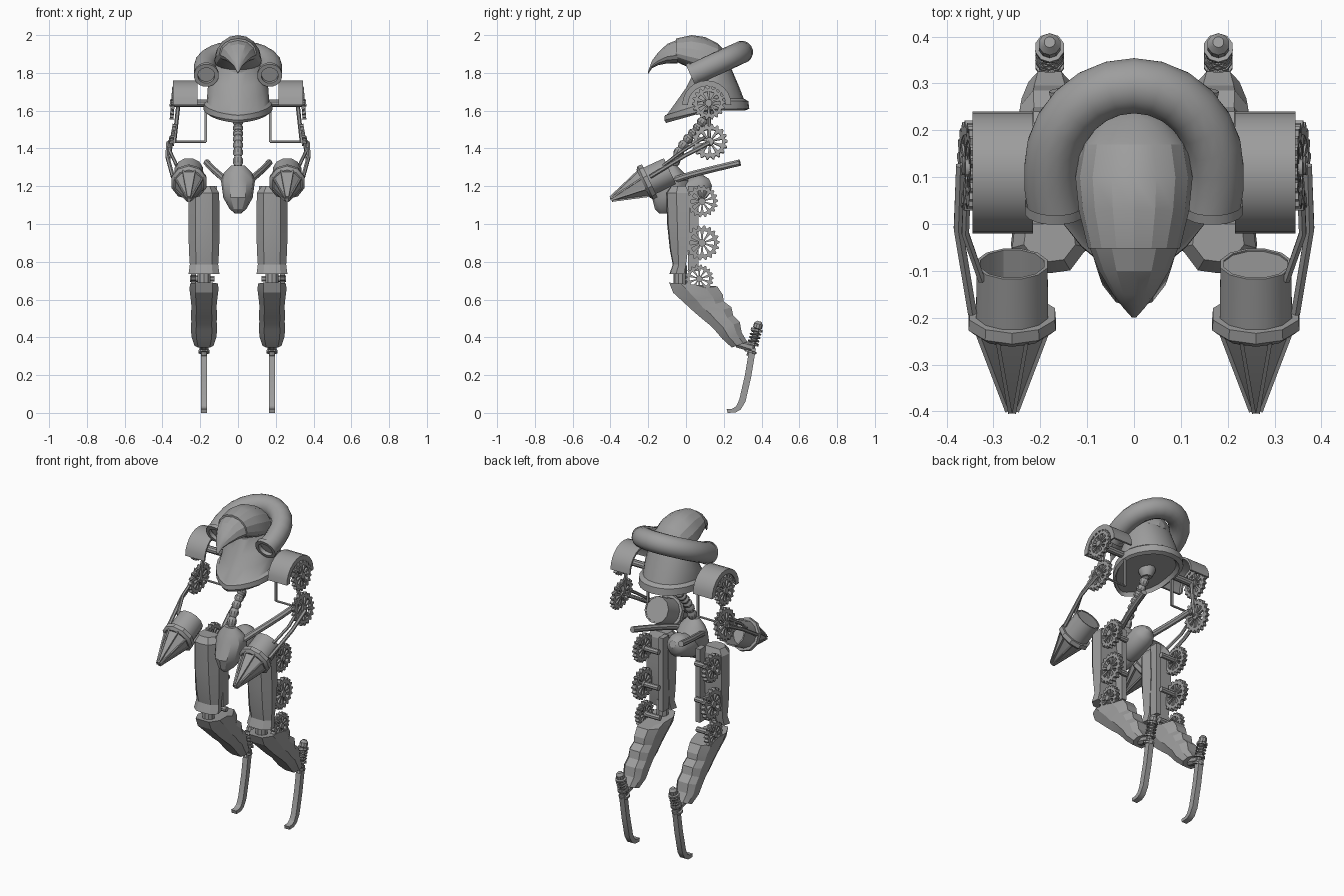
import bpy, math
from mathutils import Vector, Matrix
from mathutils.geometry import interpolate_bezier

cube = bpy.data.objects.get("Cube")
if cube:
    bpy.data.objects.remove(cube)
import bmesh

GREY = (0.34, 0.34, 0.34, 1)
metal = bpy.data.materials.new("grey_metal")
metal.use_nodes = True
metal.diffuse_color = GREY
metal.node_tree.nodes["Principled BSDF"].inputs["Base Color"].default_value = GREY


def finish(name, bm, angle=30):
    bmesh.ops.recalc_face_normals(bm, faces=bm.faces)
    me = bpy.data.meshes.new(name)
    bm.to_mesh(me)
    bm.free()
    me.materials.append(metal)
    for p in me.polygons:
        p.use_smooth = True
    me.set_sharp_from_angle(angle=math.radians(angle))
    ob = bpy.data.objects.new(name, me)
    bpy.context.collection.objects.link(ob)
    return ob


def skin(bm, rings, start=True, end=True, loop=False):
    rows = [[bm.verts.new(p) for p in ring] for ring in rings]
    n = len(rows[0])
    pairs = list(zip(rows, rows[1:])) + ([(rows[-1], rows[0])] if loop else [])
    for a, b in pairs:
        for i in range(n):
            j = (i + 1) % n
            bm.faces.new((a[i], a[j], b[j], b[i]))
    if start and not loop:
        bm.faces.new(rows[0])
    if end and not loop:
        bm.faces.new(rows[-1])


def loft(name, rings, angle=30, **caps):
    bm = bmesh.new()
    skin(bm, rings, **caps)
    return finish(name, bm, angle)


def circle(center, axis, r, n):
    q = Vector(axis).to_track_quat('Z', 'Y')
    return [Vector(center) + q @ Vector((r * math.cos(a), r * math.sin(a), 0))
            for a in (math.tau * (i + .5) / n for i in range(n))]


def tube(name, pts, radii, n=8, **kw):
    pts = [Vector(p) for p in pts]
    if not isinstance(radii, list):
        radii = [radii] * len(pts)
    rings = []
    for i, p in enumerate(pts):
        t = pts[min(i + 1, len(pts) - 1)] - pts[max(i - 1, 0)]
        rings.append(circle(p, t, radii[i], n))
    return loft(name, rings, **kw)


def lathe(name, p0, p1, profile, n=12, **kw):
    p0, p1 = Vector(p0), Vector(p1)
    return loft(name, [circle(p0.lerp(p1, t), p1 - p0, r, n) for t, r in profile], **kw)


def curve(a, b, c, d, n):
    return interpolate_bezier(*[Vector(p) for p in (a, b, c, d)], n)


def gear(name, center, r, tilt=0, teeth=18, spokes=10, t=.02):
    bm = bmesh.new()
    rings = []
    for i in range(teeth * 4):
        a = math.tau * i / (teeth * 4)
        ro = r if i % 4 < 2 else r * .86
        rings.append([(x, q * math.cos(a), q * math.sin(a))
                      for x, q in ((-t/2, r*.68), (t/2, r*.68), (t/2, ro), (-t/2, ro))])
    skin(bm, rings, loop=True)
    for k in range(spokes):
        m = Matrix.Rotation(math.tau * k / spokes, 3, 'X')
        skin(bm, [[m @ Vector((x * t, y * w * r, d * r))
                   for x, y in ((-.4, -1), (.4, -1), (.4, 1), (-.4, 1))]
                  for d, w in ((.12, .03), (.5, .065), (.72, .11))])
    skin(bm, [circle((x, 0, 0), (1, 0, 0), r * .22, 12) for x in (-t * .8, t * .8)])
    ob = finish(name, bm)
    ob.matrix_world = Matrix.Translation(center) @ Matrix.Rotation(tilt, 4, 'Y')
    return ob


# ---- head: collar and face, pointed at the front
def collar_ring(hw, yf, yb, zf, zb, n=24):
    pts = []
    for i in range(n):
        a = math.tau * i / n
        u = (1 - math.cos(a)) / 2
        s = math.sin(a)
        pts.append((hw * math.copysign(abs(s) ** (1.4 if u < .5 else .9), s),
                    yf + (yb - yf) * u, zf + (zb - zf) * min(1, u * 1.8)))
    return pts


loft("head_collar", [collar_ring(*r) for r in (
    (.15, -.10, .29, 1.56, 1.62), (.165, -.105, .31, 1.535, 1.6), (.182, -.115, .335, 1.55, 1.61),
    (.182, -.112, .33, 1.575, 1.65), (.165, -.1, .305, 1.58, 1.665), (.16, -.05, .28, 1.65, 1.73),
    (.14, .0, .25, 1.72, 1.8), (.12, .04, .22, 1.8, 1.87), (.1, .03, .2, 1.87, 1.91))])

# skull cap and hooked beak, (y, half width, top, bottom)
def arch(y, w, top, low, n=16):
    mid = low + (top - low) * .35
    return [(w * math.cos(a), y, mid + ((top - mid) if math.sin(a) > 0 else (mid - low)) * math.sin(a))
            for a in (math.tau * i / n for i in range(n))]


loft("beak", [arch(*r, n=12) for r in ((-.2, .004, 1.81, 1.795), (-.18, .022, 1.865, 1.825),
     (-.15, .045, 1.905, 1.84), (-.1, .075, 1.953, 1.85), (-.045, .097, 1.975, 1.85))], angle=20)
loft("skull", [arch(*r) for r in ((-.052, .098, 1.982, 1.86), (.03, .118, 2.0, 1.82), (.1, .125, 1.99, 1.8),
     (.17, .112, 1.955, 1.8), (.22, .075, 1.9, 1.8), (.24, .02, 1.86, 1.82))], angle=20)

# horseshoe pipe around the head, open ends facing forward
path = [(.168, .035, 1.79), (.175, .08, 1.81)]
for i in range(13):
    a = math.pi * i / 12
    path.append((.175 * math.cos(a), .12 + .175 * math.sin(a), 1.83 + .08 * math.sin(a)))
path += [(-x, y, z) for x, y, z in reversed(path[:2])]
tube("head_pipe", path, .06, 16, start=False, end=False)
for s, side in ((1, "left"), (-1, "right")):
    lathe(side + "_pipe_ring", (s * .168, .025, 1.786), (s * .168, .045, 1.795),
          ((1, .045), (0, .045), (0, .066), (1, .066)), 16, start=False, end=False)
    lathe(side + "_pipe_lens", (s * .168, .05, 1.797), (s * .168, .07, 1.805), ((0, .05), (1, .05)), 16)

# segmented neck
spine = curve((0, .11, 1.6), (0, .07, 1.46), (0, -.05, 1.46), (0, -.08, 1.24), 28)
tube("neck", spine, [.027 if i % 3 else .018 for i in range(28)], 10)
lathe("neck_joint", (0, .11, 1.56), (0, .11, 1.64), ((0, .03), (.5, .05), (1, .05)))

# pelvis shield and rear capsule
loft("pelvis", [[(hw * math.cos(a), (yf + yb) / 2 + (yb - yf) / 2 * math.sin(a), z)
     for a in (math.tau * i / 12 for i in range(12))]
     for z, hw, yf, yb in ((1.31, .035, -.1, -.05), (1.27, .075, -.12, -.01), (1.23, .09, -.14, .02),
                           (1.14, .078, -.18, .02), (1.08, .045, -.165, -.04), (1.055, .015, -.14, -.08))])
lathe("pelvis_capsule", (0, -.06, 1.14), (0, .13, 1.22),
      ((0, .06), (.1, .068), (.75, .068), (.9, .05), (1, .02)), 14)

for s, side in ((1, "left"), (-1, "right")):
    def P(x, y, z):
        return (s * x, y, z)

    # hip horn sweeping back
    tube(side + "_hip_horn", curve(P(.06, -.09, 1.22), P(.09, .0, 1.26), P(.13, .1, 1.28), P(.165, .285, 1.325), 8),
         .018, 8)

    # shoulder guard: half cylinder shell
    loft(side + "_shoulder_guard", [[P(x, .11 + r * math.cos(a), 1.63 + r * math.sin(a))
         for x, r in ((.215, .13), (.345, .13), (.345, .1), (.335, .1), (.335, .118), (.215, .118))]
         for a in (math.pi * i / 12 for i in range(13))])
    tube(side + "_shoulder_axle", [P(.1, .11, 1.64), P(.34, .11, 1.64)], .02, 10)

    # arm linkage and gears
    gear(side + "_shoulder_gear", P(.345, .12, 1.64), .088, -s * .08)
    gear(side + "_elbow_gear", P(.352, .125, 1.435), .096, -s * .17)
    tube(side + "_upper_arm", [P(.315, .12, 1.64), P(.338, .12, 1.43)], .011, 6)
    tube(side + "_elbow_axle", [P(.17, .125, 1.435), P(.37, .125, 1.435)], .007, 6)
    tube(side + "_arm_hanger", [P(.17, .125, 1.435), P(.17, .125, 1.65)], .009, 4)
    tube(side + "_forearm", [P(.37, .125, 1.43), P(.375, -.01, 1.36), P(.345, -.19, 1.25)], .011, 6)
    tube(side + "_forearm_strut", [P(.355, .1, 1.46), P(.36, -.02, 1.385), P(.325, -.12, 1.31)], .009, 6)

    # drill hand: cup, ring, cone with ribs
    back, tip = Vector(P(.26, -.085, 1.28)), Vector(P(.26, -.4, 1.13))
    lathe(side + "_hand_cup", back, tip, ((.35, .07), (0, .07), (0, .078), (.4, .08)), 12,
          start=True, end=False)
    if s > 0:
        lathe(side + "_cup_cap", back, tip, ((.01, .071), (.06, .071)), 12)
    lathe(side + "_hand_ring", back, tip, ((.34, .08), (.34, .096), (.41, .098), (.45, .082)), 10)
    lathe(side + "_hand_cone", back, tip, ((.42, .08), (.97, .014), (1, .008)), 8)
    d = tip - back
    for a, b in zip(circle(back + d * .4, d, .084, 8), circle(back + d * .99, d, .012, 8)):
        tube(side + "_cone_rib", [a, b], .006, 4)

    # thigh armour
    loft(side + "_thigh", [[P(.18 + k * hw, yf + f * (yb - yf), z)
         for k, f in ((-.9, 1), (-1, .45), (-.55, .05), (0, 0), (.55, .05), (1, .45), (.9, 1))]
         for z, yf, yb, hw in ((1.2, -.08, .0, .055), (1.165, -.105, .015, .08), (1.0, -.1, .02, .083),
                               (.86, -.085, .01, .08), (.785, -.07, .0, .075), (.735, -.088, -.01, .082))], 20)
    loft(side + "_thigh_rail", [[P(x, y, z) for x, y in ((.11, .01), (.14, .01), (.14, .065), (.11, .065))]
         for z in (.75, 1.2)])
    tube(side + "_knee_joint", [P(.18, -.03, .78), P(.18, -.03, .66)], .035, 10)

    # leg gears on axles
    for part, y, z, r in (("hip", .085, 1.12, .085), ("thigh", .085, .9, .093), ("knee", .07, .71, .076)):
        gear(side + "_" + part + "_gear", P(.235, y, z), r, t=.025)
        tube(side + "_" + part + "_axle", [P(.125, y, z), P(.24, y, z)], .016, 8)

    # shin with stepped calf, (front y, front z, back y, back z, half width)
    loft(side + "_shin", [[P(.18 + k * hw, yf + f * (yb - yf), zf + f * (zb - zf))
         for k, f in ((-.5, 1), (-.9, .75), (-1, .35), (-.6, .03), (.6, .03), (1, .35), (.9, .75), (.5, 1))]
         for yf, zf, yb, zb, hw in ((-.095, .69, .1, .675, .075), (-.075, .635, .165, .67, .076),
                                    (-.02, .585, .195, .625, .07), (.03, .54, .2, .59, .066),
                                    (.07, .505, .24, .56, .07), (.12, .465, .25, .515, .067),
                                    (.15, .435, .285, .48, .07), (.19, .39, .295, .425, .066),
                                    (.24, .345, .325, .375, .05))], 20)

    # ankle spring: rod, ball, collars and coil
    lo, hi = Vector(P(.18, .335, .3)), Vector(P(.18, .388, .485))
    lathe(side + "_ankle_rod", lo, hi, ((0, .016), (.78, .016), (.8, .024), (.92, .024), (1, .012)), 10)
    for t in (.1, .32, .72):
        lathe(side + "_ankle_collar", lo.lerp(hi, t), lo.lerp(hi, t + .06), ((0, .032), (1, .032)), 10)
    q = (hi - lo).to_track_quat('Z', 'Y')
    coil = [lo.lerp(hi, .3 + .45 * i / 50) + q @ Vector((.026 * math.cos(i * .6), .026 * math.sin(i * .6), 0))
            for i in range(51)]
    tube(side + "_ankle_spring", coil, .005, 5)
    tube(side + "_ankle_link", [P(.18, .27, .37), P(.18, .35, .345)], .025, 8)

    # blade foot
    loft(side + "_foot", [[P(.18 + k * .017, y, z) for k, y, z in ((-1, a, b), (1, a, b), (1, c, e), (-1, c, e))]
         for a, b, c, e in ((.335, .34, .37, .34), (.312, .2, .345, .19), (.282, .07, .315, .06),
                            (.265, .035, .29, .018), (.245, .022, .262, .002), (.215, .02, .22, 0))])
